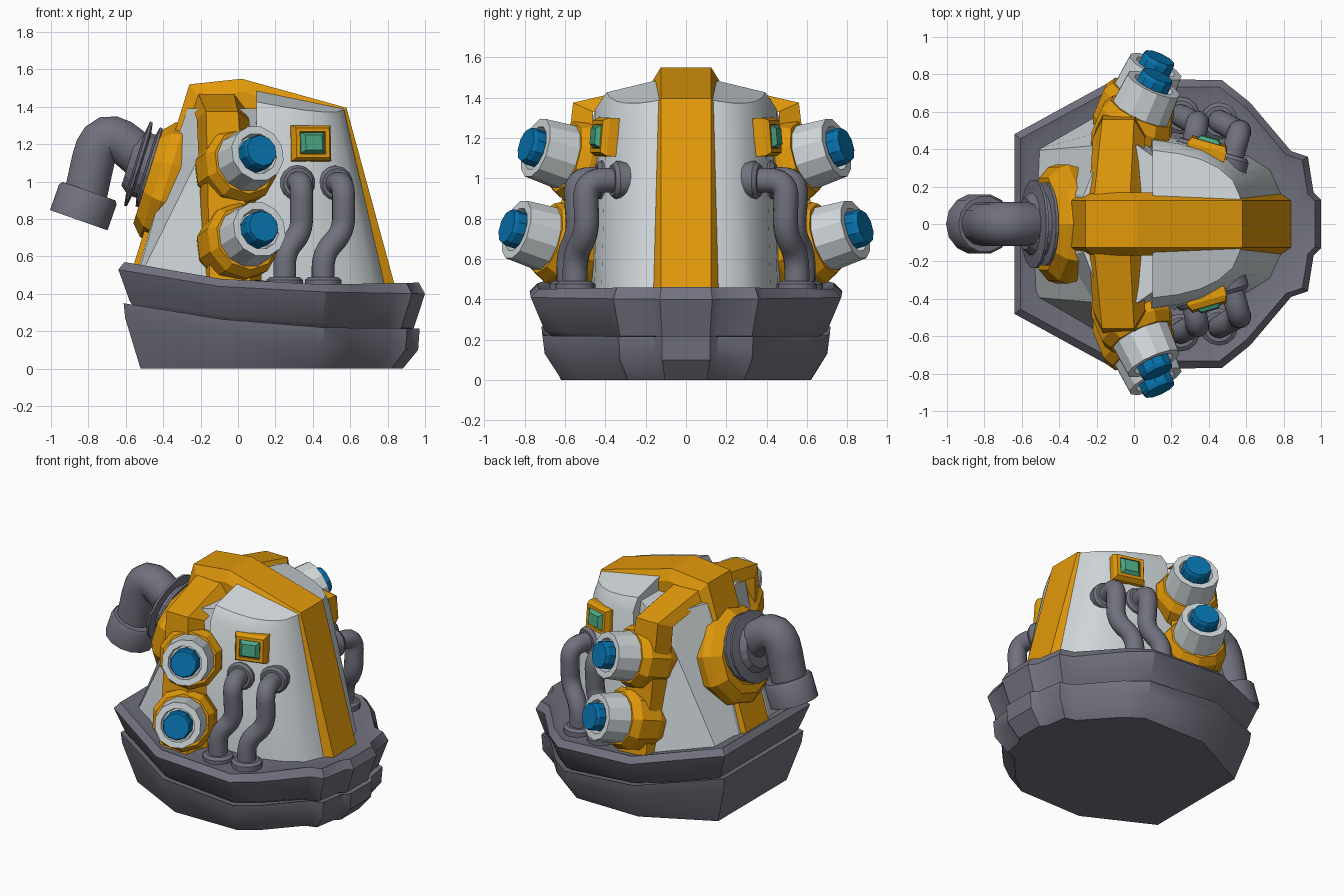
import bpy, bmesh, math
from mathutils import Vector

if "Cube" in bpy.data.objects:
    bpy.data.objects.remove(bpy.data.objects["Cube"])


def material(name, rgb):
    m = bpy.data.materials.new(name)
    m.diffuse_color = (*rgb, 1)
    m.use_nodes = True
    m.node_tree.nodes["Principled BSDF"].inputs["Base Color"].default_value = m.diffuse_color
    return m


ORANGE = material("orange paint", (0.76, 0.32, 0.003))
WHITE = material("white paint", (0.64, 0.69, 0.71))
GREY = material("dark grey metal", (0.165, 0.165, 0.21))
BLUE = material("blue lens", (0.002, 0.17, 0.42))
GREEN = material("green glass", (0.07, 0.40, 0.24))


def loft(name, rings, mat, mirror=False, smooth=False):
    """Skin closed rings of equal length, capped at both ends."""
    bm = bmesh.new()
    rows = [[bm.verts.new(p) for p in r] for r in rings]
    n = len(rows[0])
    for a, b in zip(rows, rows[1:]):
        for i in range(n):
            j = (i + 1) % n
            bm.faces.new((a[i], a[j], b[j], b[i]))
    bm.faces.new(rows[0][::-1])
    bm.faces.new(rows[-1])
    bmesh.ops.recalc_face_normals(bm, faces=bm.faces)
    me = bpy.data.meshes.new(name)
    bm.to_mesh(me)
    bm.free()
    me.materials.append(mat)
    ob = bpy.data.objects.new(name, me)
    bpy.context.collection.objects.link(ob)
    if smooth:
        bpy.ops.object.select_all(action='DESELECT')
        ob.select_set(True)
        bpy.context.view_layer.objects.active = ob
        bpy.ops.object.shade_smooth_by_angle(angle=math.radians(35))
    if mirror:
        m = ob.modifiers.new("mirror", 'MIRROR')
        m.use_axis = (False, True, False)
        m.use_mirror_merge = False
    return ob


def lathe(name, origin, axis, profile, n, mat, mirror=False, smooth=False):
    """Turn (radius, height) pairs around an axis."""
    q = Vector(axis).to_track_quat('Z', 'Y')
    rings = []
    for r, h in profile:
        rings.append([Vector(origin) + q @ Vector((
            r * math.cos((i + .5) * math.tau / n), r * math.sin((i + .5) * math.tau / n), h))
            for i in range(n)])
    return loft(name, rings, mat, mirror, smooth)


def pipe(name, points, radius, fillet, mirror=False):
    """Round tube along a path with filleted corners."""
    pts = [Vector(p) for p in points]
    path = [pts[0]]
    for a, b, c in zip(pts, pts[1:], pts[2:]):
        f = min(fillet, (a - b).length * .49, (c - b).length * .49)
        s, e = b + (a - b).normalized() * f, b + (c - b).normalized() * f
        for k in range(7):
            t = k / 6
            path.append(s * (1 - t) ** 2 + b * 2 * t * (1 - t) + e * t * t)
    path.append(pts[-1])
    tangent = (path[1] - path[0]).normalized()
    q = tangent.to_track_quat('Z', 'Y')
    rings = []
    for i, p in enumerate(path):
        t = (path[min(i + 1, len(path) - 1)] - path[max(i - 1, 0)]).normalized()
        q = tangent.rotation_difference(t) @ q
        tangent = t
        rings.append([p + q @ Vector((radius * math.cos(k * math.tau / 14),
                                      radius * math.sin(k * math.tau / 14), 0)) for k in range(14)])
    return loft(name, rings, GREY, mirror, True)


def both_sides(half):
    """Close a half outline given from rear to front by reflecting it in y."""
    return half + [(x, -y) for x, y in reversed(half) if y > 0]


def interp(x, table):
    for (x0, z0), (x1, z1) in zip(table, table[1:]):
        if x <= x1 or (x1, z1) == table[-1]:
            t = max(0, min(1, (x - x0) / (x1 - x0)))
            return z0 + (z1 - z0) * t


# hull base: two sloping collars sharing one outline
OUTLINE = both_sides([(-.64, .48), (-.1, .775), (.47, .77), (.62, .65), (.84, .39),
                      (.93, .36), (.96, .17), (1.0, .13)])


def collar(sx, sy, heights):
    table = list(zip((-.64, -.1, .47, 1.0), heights))
    return [(.18 + (x - .18) * sx, y * sy, interp(x, table)) for x, y in OUTLINE]


loft("upper_hull_collar", [
    collar(.87, .87, (.30, .26, .22, .19)),
    collar(.925, .91, (.36, .285, .245, .215)),
    collar(1, 1, (.53, .44, .41, .40)),
    collar(.96, .95, (.57, .48, .45, .46)),
    collar(.90, .88, (.54, .46, .44, .44))], GREY, False, True)
loft("lower_hull", [
    collar(.855, .80, (0, 0, 0, 0)),
    collar(.955, .91, (.27, .19, .13, .10)),
    collar(.965, .925, (.35, .265, .22, .215)),
    collar(.90, .86, (.335, .245, .205, .195))], GREY, False, True)

# rear body
loft("rear_body", [[(x, y, z) for x, y in both_sides(h)] for z, h in (
    (.44, [(-.56, .17), (-.55, .39), (-.15, .61), (.02, .49), (.3, .3)]),
    (1.13, [(-.36, .17), (-.21, .42), (-.15, .50), (.02, .48), (.3, .28)]),
    (1.39, [(-.27, .15), (-.17, .40), (-.12, .44), (.02, .42), (.3, .22)]))], WHITE)

# curved front side panels
low = [(.04, .1), (.04, .47), (.25, .455), (.45, .42), (.62, .36), (.73, .29), (.79, .16), (.8, .1)]
high = [(.1, .1), (.1, .45), (.24, .43), (.36, .395), (.46, .34), (.54, .26), (.58, .16), (.585, .1)]


def roof(x, y):
    return 1.485 - .21 * (x - .1) - .24 * (y - .15)


loft("side_panel", [
    [(x, y, .42) for x, y in low],
    [(x, y, roof(x, y) - .07) for x, y in high],
    [(.1 + (x - .1) * .97, .1 + (y - .1) * .84, roof(x, .1 + (y - .1) * .84)) for x, y in high]],
    WHITE, True, True)

# central orange spine running from back to front
outer = [(-.59, .45), (-.26, 1.52), (.02, 1.55), (.58, 1.395), (.845, .42)]
inner = [(-.53, .45), (-.21, 1.45), (.02, 1.48), (.53, 1.34), (.78, .42)]
loft("central_spine", [[(x, y, z) for x, z in p] for y, p in (
    (-.168, inner), (-.125, outer), (.125, outer), (.168, inner))], ORANGE)

# orange side ribs: x of the four edges, and outer / inner (y, z)
rib = [((-.25, -.22, -.03, .03), (.05, 1.49), (.05, 1.42)),
       ((-.24, -.21, -.02, .04), (.17, 1.465), (.15, 1.39)),
       ((-.22, -.17, .0, .06), (.56, 1.375), (.46, 1.33)),
       ((-.18, -.15, .07, .13), (.67, .43), (.52, .43))]
loft("side_rib", [[(xs[0], *i), (xs[1], *o), (xs[2], *o), (xs[3], *i)] for xs, o, i in rib], ORANGE, True)

# lamp barrels with mounts and lenses
AIM = (.40, .87, .27)
for label, tip in (("upper", (.125, .79, 1.165)), ("lower", (.135, .885, .76))):
    lathe(label + "_lamp_mount", tip, AIM,
          [(.17, -.50), (.205, -.42), (.21, -.27), (.18, -.215)], 10, ORANGE, True)
    lathe(label + "_lamp_barrel", tip, AIM,
          [(.165, -.30), (.165, -.22), (.153, -.05), (.112, -.05), (.105, -.10)], 12, WHITE, True)
    lathe(label + "_lamp_lens", tip, AIM,
          [(.095, -.12), (.093, -.015), (.085, .005)], 10, BLUE, True)

# framed windows on the side panels
WIN = Vector((.39, .405, 1.205))
OUT = Vector((.27, .95, .08)).normalized()
RIGHT = OUT.cross(Vector((0, 0, 1))).normalized()
UP = RIGHT.cross(OUT)


def window_ring(w, h, d):
    return [WIN + RIGHT * a * w + UP * b * h + OUT * d for a, b in ((-1, -1), (1, -1), (1, 1), (-1, 1))]


loft("window_frame", [window_ring(*r) for r in (
    (.108, .095, -.04), (.108, .095, .01), (.092, .08, .04), (.07, .06, .04), (.065, .055, .01))],
    ORANGE, True)
loft("window_glass", [window_ring(*r) for r in (
    (.066, .056, -.01), (.066, .056, .035), (.046, .04, .06))], GREEN, True)

# side pipes with flanges at the wall and the deck
for label, path in (
        ("rear", [(.31, .38, .99), (.34, .55, 1.0), (.34, .53, .73), (.25, .58, .63), (.25, .58, .44)]),
        ("front", [(.51, .30, .99), (.565, .50, .99), (.565, .49, .73), (.455, .55, .62), (.455, .55, .44)])):
    pipe(label + "_side_pipe", path, .062, .09, True)
    lathe(label + "_wall_flange", path[0], Vector(path[1]) - Vector(path[0]),
          [(.095, -.03), (.095, .05), (.08, .07)], 14, GREY, True, True)
    lathe(label + "_deck_flange", path[-1], (0, 0, 1),
          [(.1, -.02), (.1, .035), (.08, .05)], 14, GREY, True, True)

# rear exhaust
BACK = (-.955, 0, .295)
lathe("exhaust_ring", (-.43, 0, 1.01), BACK,
      [(.31, -.14), (.335, -.05), (.32, .0), (.26, .055), (.20, .055), (.19, .01)], 10, ORANGE)
lathe("exhaust_discs", (-.42, 0, 1.06), BACK,
      [(.19, -.02), (.19, .045), (.225, .05), (.225, .065), (.18, .075), (.18, .10),
       (.24, .11), (.24, .125), (.17, .135), (.14, .17)], 16, GREY)
pipe("exhaust_pipe", [(-.43, 0, 1.05), (-.73, 0, 1.315), (-.83, 0, .86)], .118, .24)
lathe("exhaust_cuff", (-.80, 0, .94), (-.33, 0, -.94),
      [(.15, -.01), (.163, .01), (.163, .155), (.125, .155), (.12, .08)], 14, GREY, False, True)
